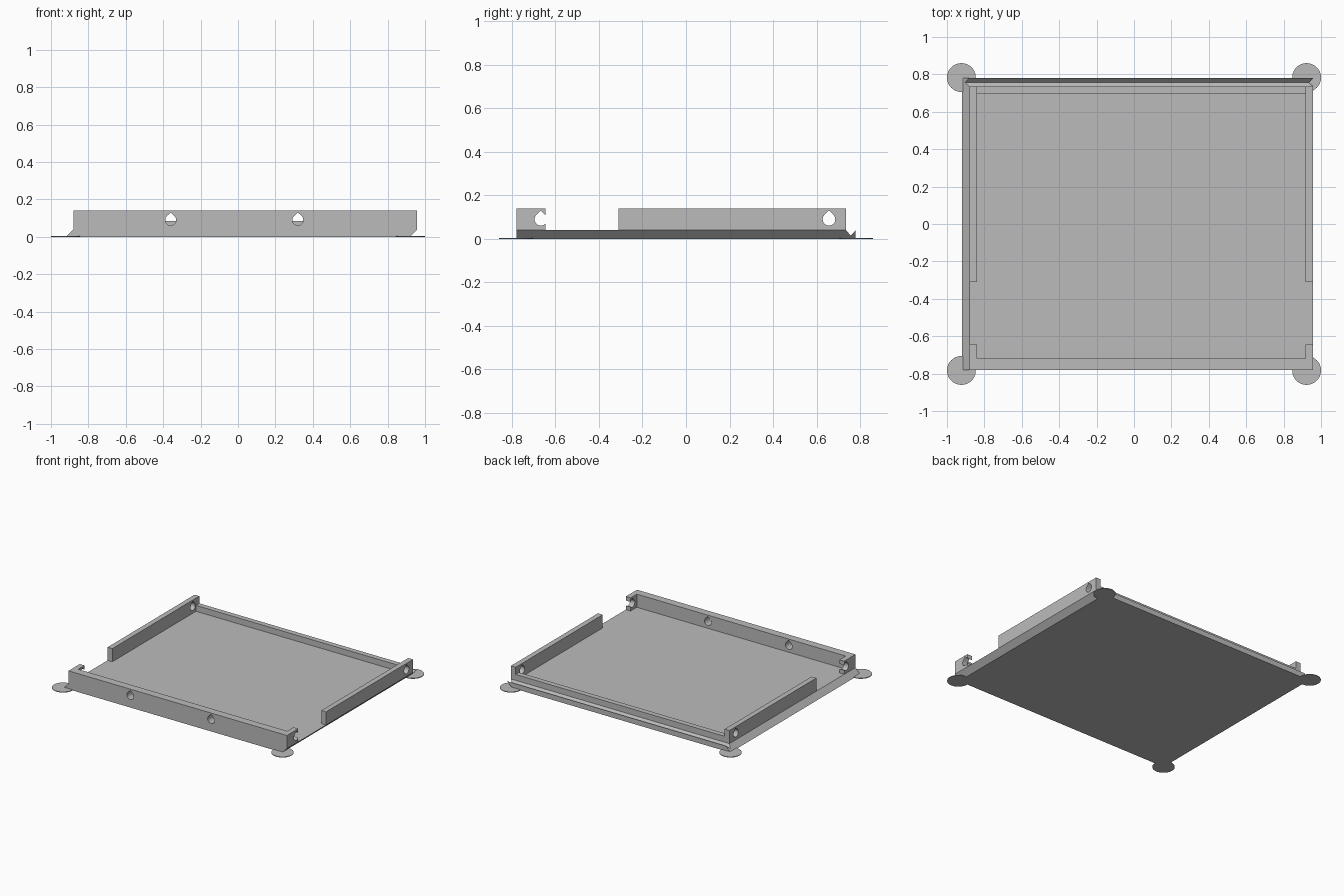
import bpy
import bmesh
from math import cos, sin, pi, radians
from mathutils import Vector

cube = bpy.data.objects.get("Cube")
if cube:
    bpy.data.objects.remove(cube, do_unlink=True)

COLOR = (0.5, 0.5, 0.5, 1)
grey = bpy.data.materials.new("plain grey")
grey.use_nodes = True
grey.diffuse_color = COLOR
grey.node_tree.nodes["Principled BSDF"].inputs["Base Color"].default_value = COLOR

FLOOR, TOP = 0.04, 0.14              # tray floor and wall top heights
FRONT, BACK, RIM = -0.78, 0.78, 0.735
LEFT, RIGHT = -0.88, 0.958           # outer wall faces
THICK = 0.04


def prism(name, points, offset):
    """Extrude a closed 3D outline along offset."""
    bm = bmesh.new()
    face = bm.faces.new([bm.verts.new(p) for p in points])
    new = bmesh.ops.extrude_face_region(bm, geom=[face])["geom"]
    bmesh.ops.translate(bm, vec=Vector(offset),
                        verts=[v for v in new if isinstance(v, bmesh.types.BMVert)])
    bmesh.ops.recalc_face_normals(bm, faces=bm.faces)
    mesh = bpy.data.meshes.new(name)
    bm.to_mesh(mesh)
    bm.free()
    mesh.materials.append(grey)
    obj = bpy.data.objects.new(name, mesh)
    bpy.context.collection.objects.link(obj)
    return obj


def upright(name, outline, height):
    """Wall from a plan outline standing on the floor."""
    return prism(name, [(x, y, FLOOR) for x, y in outline], (0, 0, height - FLOOR))


def box(name, x0, x1, y0, y1, height):
    return upright(name, [(x0, y0), (x1, y0), (x1, y1), (x0, y1)], height)


def teardrop(radius=0.029):
    """Round hole outline with a pointed roof."""
    pts = [(radius * cos(a), radius * sin(a))
           for a in (radians(135) + i * radians(270) / 24 for i in range(25))]
    return pts + [(0, radius * 1.4)]


def cut_hole(obj, center, along_x, length):
    """Drill a teardrop hole through the object."""
    cx, cy, cz = center
    if along_x:
        pts = [(cx - length / 2, cy + u, cz + v) for u, v in teardrop()]
        offset = (length, 0, 0)
    else:
        pts = [(cx + u, cy - length / 2, cz + v) for u, v in teardrop()]
        offset = (0, length, 0)
    cutter = prism("hole_cutter", pts, offset)
    cutter.hide_render = True
    mod = obj.modifiers.new("hole", "BOOLEAN")
    mod.operation = "DIFFERENCE"
    mod.solver = "EXACT"
    mod.object = cutter
    bpy.context.view_layer.objects.active = obj
    bpy.ops.object.modifier_apply(modifier=mod.name)
    bpy.data.objects.remove(cutter, do_unlink=True)


# Base plate: grooved profile, side edges slanting at 45 degrees
profile = [(FRONT, 0), (BACK, 0), (BACK, FLOOR), (0.757, 0.016),
           (RIM, FLOOR), (FRONT, FLOOR)]
prism("base_plate", [(z - 0.92, y, z) for y, z in profile], (1.838, 0, 0))

# Front wall with short returns at both ends
inner, ret = -0.72, -0.645
front_wall = upright("front_wall", [
    (LEFT, FRONT), (RIGHT, FRONT), (RIGHT, ret), (RIGHT - THICK, ret),
    (RIGHT - THICK, inner), (LEFT + THICK, inner), (LEFT + THICK, ret), (LEFT, ret)], TOP)
for x in (-0.36, 0.32):
    cut_hole(front_wall, (x, -0.75, 0.09), False, 0.12)

# Side walls, and the pin holes in walls and returns
for name, x in (("right_wall", LEFT), ("left_wall", RIGHT - THICK)):
    wall = box(name, x, x + THICK, -0.31, RIM, TOP)
    middle = x + THICK / 2
    cut_hole(wall, (middle, 0.657, 0.09), True, 0.08)
    cut_hole(front_wall, (middle, -0.667, 0.09), True, 0.08)

# Low rear rim between the side walls
box("rear_rim", LEFT + THICK, RIGHT - THICK, RIM - THICK, RIM, 0.085)

# Thin round pads under the corners
for xn, sx in (("right", -1), ("left", 1)):
    for yn, sy in (("front", -1), ("rear", 1)):
        circle = [(sx * 0.923 + 0.077 * cos(i * pi / 24),
                   sy * 0.783 + 0.077 * sin(i * pi / 24), 0) for i in range(48)]
        prism(f"{yn}_{xn}_pad", circle, (0, 0, 0.005))

# Smooth round edges, keep corners sharp
for obj in bpy.context.collection.objects:
    if obj.type == "MESH" and ("pad" in obj.name or "wall" in obj.name):
        bpy.ops.object.select_all(action="DESELECT")
        obj.select_set(True)
        bpy.context.view_layer.objects.active = obj
        bpy.ops.object.shade_smooth_by_angle(angle=radians(30))
